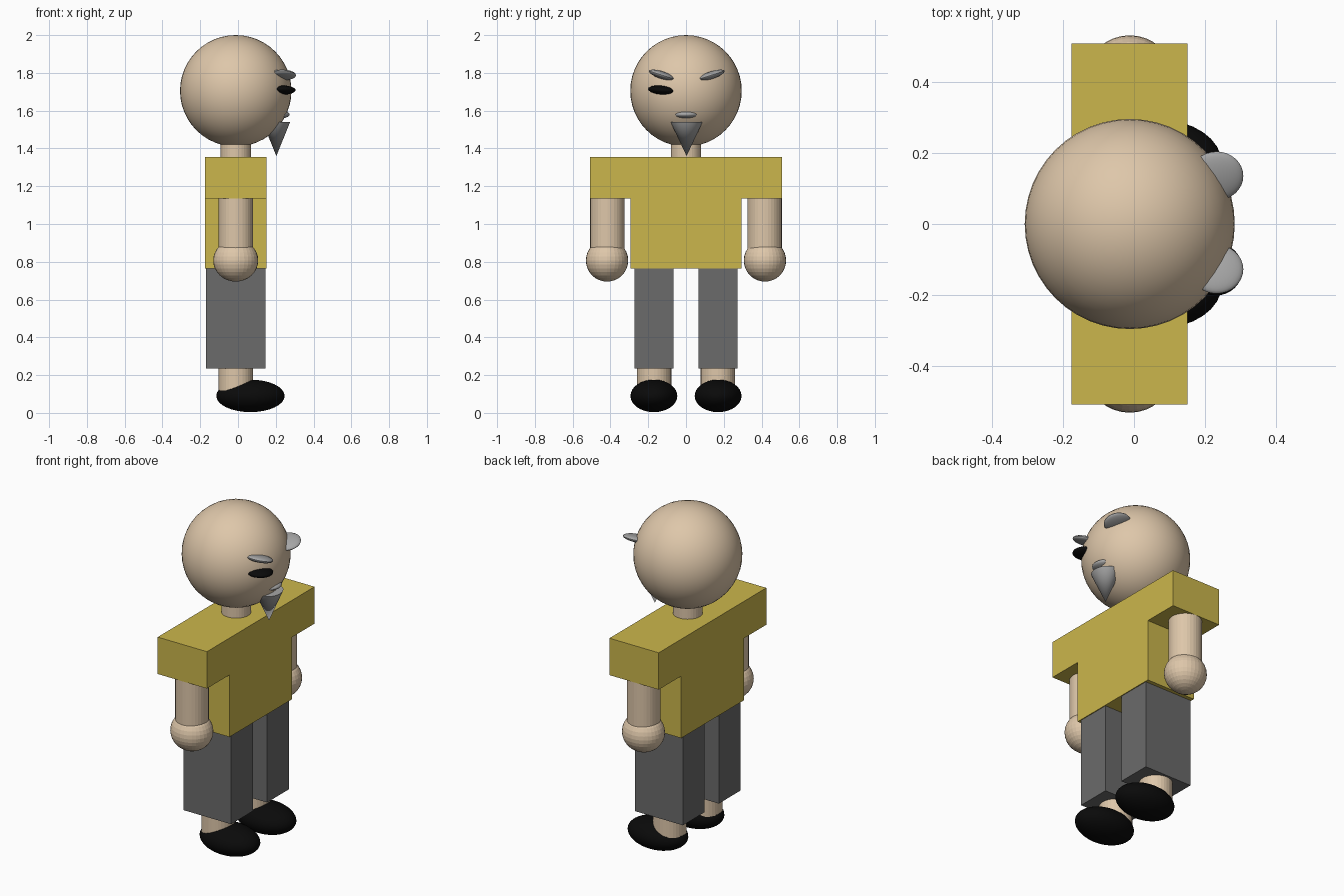
import bpy, bmesh, math
from mathutils import Matrix, Vector

cube = bpy.data.objects.get("Cube")
if cube:
    bpy.data.objects.remove(cube, do_unlink=True)


def material(name, rgb):
    m = bpy.data.materials.new(name)
    m.use_nodes = True
    m.diffuse_color = (*rgb, 1)
    bsdf = next(n for n in m.node_tree.nodes if n.type == 'BSDF_PRINCIPLED')
    bsdf.inputs["Base Color"].default_value = (*rgb, 1)
    return m


SKIN = material("skin", (0.73, 0.57, 0.40))
YELLOW = material("shirt yellow", (0.60, 0.47, 0.072))
GREY = material("trouser grey", (0.145, 0.145, 0.145))
HAIR = material("hair grey", (0.38, 0.38, 0.38))
BLACK = material("black", (0.003, 0.003, 0.003))


def finish(bm, name, mat, smooth):
    mesh = bpy.data.meshes.new(name)
    bmesh.ops.recalc_face_normals(bm, faces=bm.faces)
    bm.to_mesh(mesh)
    bm.free()
    obj = bpy.data.objects.new(name, mesh)
    bpy.context.collection.objects.link(obj)
    mesh.materials.append(mat)
    if smooth:
        bpy.ops.object.select_all(action='DESELECT')
        obj.select_set(True)
        bpy.context.view_layer.objects.active = obj
        bpy.ops.object.shade_smooth_by_angle(angle=math.radians(35))
    return obj


def ellipsoid(name, mat, centre, radii, tilt=0, smooth=True, segs=32):
    bm = bmesh.new()
    place = (Matrix.Translation(centre) @ Matrix.Rotation(math.radians(tilt), 4, 'X')
             @ Matrix.Diagonal((*radii, 1)))
    bmesh.ops.create_uvsphere(bm, u_segments=segs, v_segments=segs // 2, radius=1, matrix=place)
    return finish(bm, name, mat, smooth)


def column(name, mat, x, y, z0, z1, r_low, r_top, squash=1, smooth=False):
    bm = bmesh.new()
    place = Matrix.Translation((x, y, (z0 + z1) / 2)) @ Matrix.Diagonal((squash, 1, 1, 1))
    bmesh.ops.create_cone(bm, cap_ends=True, segments=32, radius1=r_low, radius2=r_top,
                          depth=z1 - z0, matrix=place)
    return finish(bm, name, mat, smooth)


def slab(name, mat, outline, x0, x1):
    """Extrude a y-z outline along x."""
    bm = bmesh.new()
    face = bm.faces.new([bm.verts.new((x0, y, z)) for y, z in outline])
    new = bmesh.ops.extrude_face_region(bm, geom=[face])["geom"]
    bmesh.ops.translate(bm, vec=Vector((x1 - x0, 0, 0)),
                        verts=[v for v in new if isinstance(v, bmesh.types.BMVert)])
    return finish(bm, name, mat, False)


MID = -0.012  # body axis in x

# Head and neck
ellipsoid("head", SKIN, (MID, 0, 1.705), (0.295,) * 3, segs=48)
column("neck", SKIN, MID, 0, 1.34, 1.46, 0.08, 0.08)

# T-shaped shirt with sleeves
half = [(0.295, 0.765), (0.295, 1.135), (0.507, 1.135), (0.507, 1.355)]
slab("shirt", YELLOW, half + [(-y, z) for y, z in reversed(half)], -0.175, 0.15)

# Limbs; the figure faces +x, so its sides are mirrored in y
for side, s in (("back", 1), ("front", -1)):
    column(side + "_arm", SKIN, MID, 0.416 * s, 0.80, 1.14, 0.091, 0.091)
    ellipsoid(side + "_hand", SKIN, (MID, 0.418 * s, 0.807), (0.119, 0.112, 0.112), smooth=False)
    slab(side + "_trouser_leg", GREY,
         [(0.067 * s, 0.235), (0.272 * s, 0.235), (0.272 * s, 0.766), (0.067 * s, 0.766)],
         -0.17, 0.145)
    column(side + "_ankle", SKIN, MID, 0.169 * s, 0.1, 0.24, 0.091, 0.091)
    ellipsoid(side + "_shoe", BLACK, (0.066, 0.17 * s, 0.09), (0.181, 0.124, 0.086))
    ellipsoid(side + "_eyebrow", HAIR, (0.232, 0.131 * s + 0.004, 1.788),
              (0.075, 0.072, 0.02), tilt=18 * s)

# Single eye, moustache and pointed beard
ellipsoid("eye", BLACK, (0.231, -0.127, 1.709), (0.074, 0.074, 0.024), tilt=-5)
ellipsoid("moustache", HAIR, (0.2, 0, 1.58), (0.074, 0.074, 0.024))
column("beard", HAIR, 0.203, 0.003, 1.36, 1.54, 0, 0.085, squash=0.86, smooth=True)
